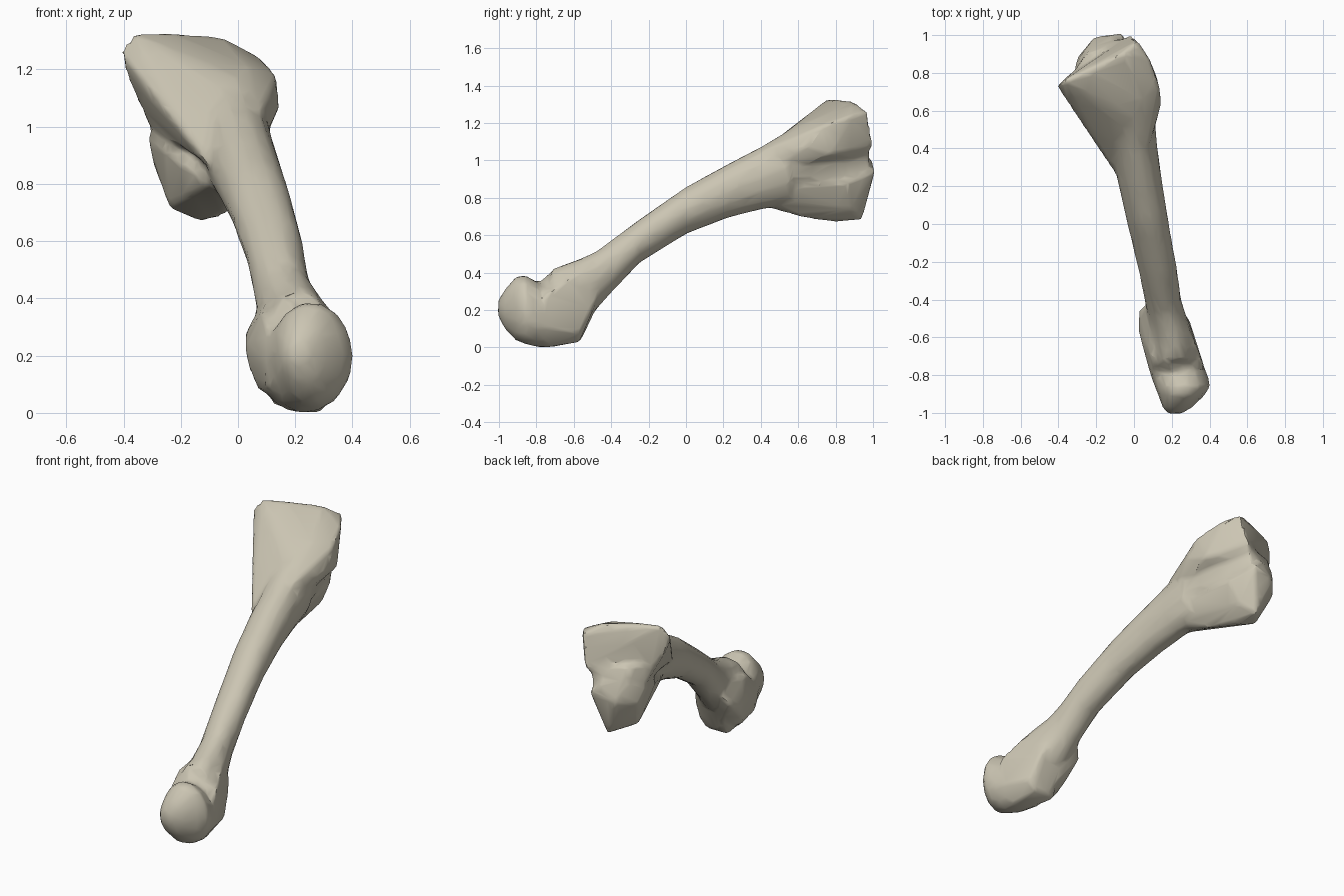
import bpy
import bmesh
import math

default = bpy.data.objects.get("Cube")
if default:
    bpy.data.objects.remove(default, do_unlink=True)

bone_colour = bpy.data.materials.new("bone")
bone_colour.use_nodes = True
colour = (0.60, 0.56, 0.45, 1)
bone_colour.diffuse_color = colour
bone_colour.node_tree.nodes["Principled BSDF"].inputs["Base Color"].default_value = colour
bone_colour.node_tree.nodes["Principled BSDF"].inputs["Roughness"].default_value = 0.8


def add_loft(bm, sections, sides=14):
    """Closed tube through upright elliptical sections: y, x low, x high, z low, z high."""
    rings = []
    for y, x_low, x_high, z_low, z_high in sections:
        ring = []
        for i in range(sides):
            angle = math.tau * i / sides
            x = (x_low + x_high + (x_high - x_low) * math.cos(angle)) / 2
            z = (z_low + z_high + (z_high - z_low) * math.sin(angle)) / 2
            ring.append(bm.verts.new((x, y, z)))
        rings.append(ring)
    for near, far in zip(rings, rings[1:]):
        for i in range(sides):
            j = (i + 1) % sides
            bm.faces.new((near[i], near[j], far[j], far[i]))
    bm.faces.new(rings[0][::-1])
    bm.faces.new(rings[-1])


def add_hull(bm, points):
    """Closed convex lump around a few landmark points."""
    lump = bmesh.new()
    verts = [lump.verts.new(p) for p in points]
    bmesh.ops.convex_hull(lump, input=verts)
    loose = [v for v in lump.verts if not v.link_faces]
    bmesh.ops.delete(lump, geom=loose, context="VERTS")
    bmesh.ops.recalc_face_normals(lump, faces=lump.faces[:])
    temporary = bpy.data.meshes.new("lump")
    lump.to_mesh(temporary)
    lump.free()
    bm.from_mesh(temporary)
    bpy.data.meshes.remove(temporary)


bm = bmesh.new()

# Slender shaft, rising towards the back
add_loft(bm, [
    (-.72, .12, .33, .08, .42),
    (-.57, .08, .31, .13, .475),
    (-.48, .07, .275, .20, .515),
    (-.40, .055, .25, .29, .575),
    (-.25, .025, .23, .45, .685),
    (0, -.035, .185, .605, .86),
    (.22, -.085, .15, .69, .98),
    (.40, -.12, .125, .735, 1.075),
    (.56, -.17, .11, .76, 1.17),
])

# Domed joint head at the front
add_loft(bm, [
    (-1.005, .18, .25, .17, .25),
    (-.97, .15, .31, .10, .31),
    (-.91, .13, .37, .035, .38),
    (-.86, .11, .405, .015, .39),
    (-.80, .09, .39, 0, .355),
    (-.70, .08, .35, 0, .30),
])

# Thick neck behind the head
add_hull(bm, [
    (.09, -.80, .10), (.21, -.80, 0), (.29, -.74, 0), (.38, -.79, .11),
    (.37, -.75, .28), (.32, -.62, .37), (.27, -.50, .43), (.16, -.72, .41),
    (.22, -.79, .35), (.12, -.57, .03), (.26, -.57, .03), (.31, -.57, .08),
    (.29, -.50, .21), (.24, -.44, .33), (.10, -.76, .30), (.10, -.50, .41),
])

# Side ridge below the neck
add_hull(bm, [
    (.025, -.57, .23), (.025, -.45, .28), (.035, -.58, .16), (.07, -.64, .08),
    (.09, -.70, .36), (.10, -.84, .17), (.08, -.40, .38), (.18, -.56, .04),
    (.18, -.45, .30), (.18, -.72, .25), (.055, -.68, .25), (.12, -.84, .08),
    (.11, -.83, .27),
])

# Wide upper flare with a sharp lower edge and an oblique end
add_hull(bm, [
    (-.41, .73, 1.26), (-.37, .76, 1.33), (-.25, .80, 1.33), (-.06, .90, 1.315),
    (.02, .97, 1.26), (-.02, 1.0, 1.08), (.08, .88, 1.24), (.135, .72, 1.18),
    (.145, .64, 1.07), (.115, .53, 1.0), (.12, .78, 1.03), (-.06, .96, 1.01),
    (-.31, .82, 1.0), (-.39, .75, 1.18), (-.36, .66, 1.20), (-.30, .58, 1.12),
    (-.20, .46, 1.01), (-.12, .36, .91), (-.085, .24, .85), (.08, .40, 1.05),
    (.04, .66, 1.21), (0, .56, 1.17), (.05, .40, .90),
])

# Deep lower lobe of the back joint
add_hull(bm, [
    (-.10, .36, .80), (.07, .40, .80), (-.02, .45, .745), (-.25, .65, .91),
    (-.315, .83, .97), (-.30, .88, .88), (-.24, .80, .715), (-.13, .80, .67),
    (-.13, .94, .68), (-.05, .64, .69), (-.05, .88, .74), (-.21, .99, .90),
    (-.06, 1.01, .94), (.02, .86, .88), (-.11, 1.0, 1.0), (-.26, .92, 1.02),
    (.08, .52, .86), (-.10, .50, .90),
])

# Web joining the lobe to the flare
add_hull(bm, [
    (-.23, .64, .92), (-.30, .83, .94), (-.32, .80, 1.10), (.07, .45, .86),
    (.09, .58, .90), (.11, .58, 1.05), (.02, .80, .90), (.05, .80, 1.08),
    (-.06, .98, .93), (-.05, .98, 1.08), (-.22, .96, .95), (-.25, .90, 1.10),
    (-.08, .45, .87), (-.15, .48, 1.0),
])

bmesh.ops.recalc_face_normals(bm, faces=bm.faces[:])
mesh = bpy.data.meshes.new("bone")
bm.to_mesh(mesh)
bm.free()
bone = bpy.data.objects.new("bone", mesh)
bpy.context.collection.objects.link(bone)

# Fuse the lumps, soften the seams and reduce to broad facets
remesh = bone.modifiers.new("fuse", "REMESH")
remesh.mode = "VOXEL"
remesh.voxel_size = 0.014
soften = bone.modifiers.new("soften", "SMOOTH")
soften.factor = 0.5
soften.iterations = 6
reduce = bone.modifiers.new("reduce", "DECIMATE")
reduce.ratio = 0.07
bpy.context.view_layer.update()
graph = bpy.context.evaluated_depsgraph_get()
fused = bpy.data.meshes.new_from_object(bone.evaluated_get(graph))
bone.modifiers.clear()
bone.data = fused
fused.materials.clear()
fused.materials.append(bone_colour)

# Smooth shading with crisp ridges
bpy.ops.object.select_all(action="DESELECT")
bone.select_set(True)
bpy.context.view_layer.objects.active = bone
bpy.ops.object.shade_smooth_by_angle(angle=math.radians(35))
